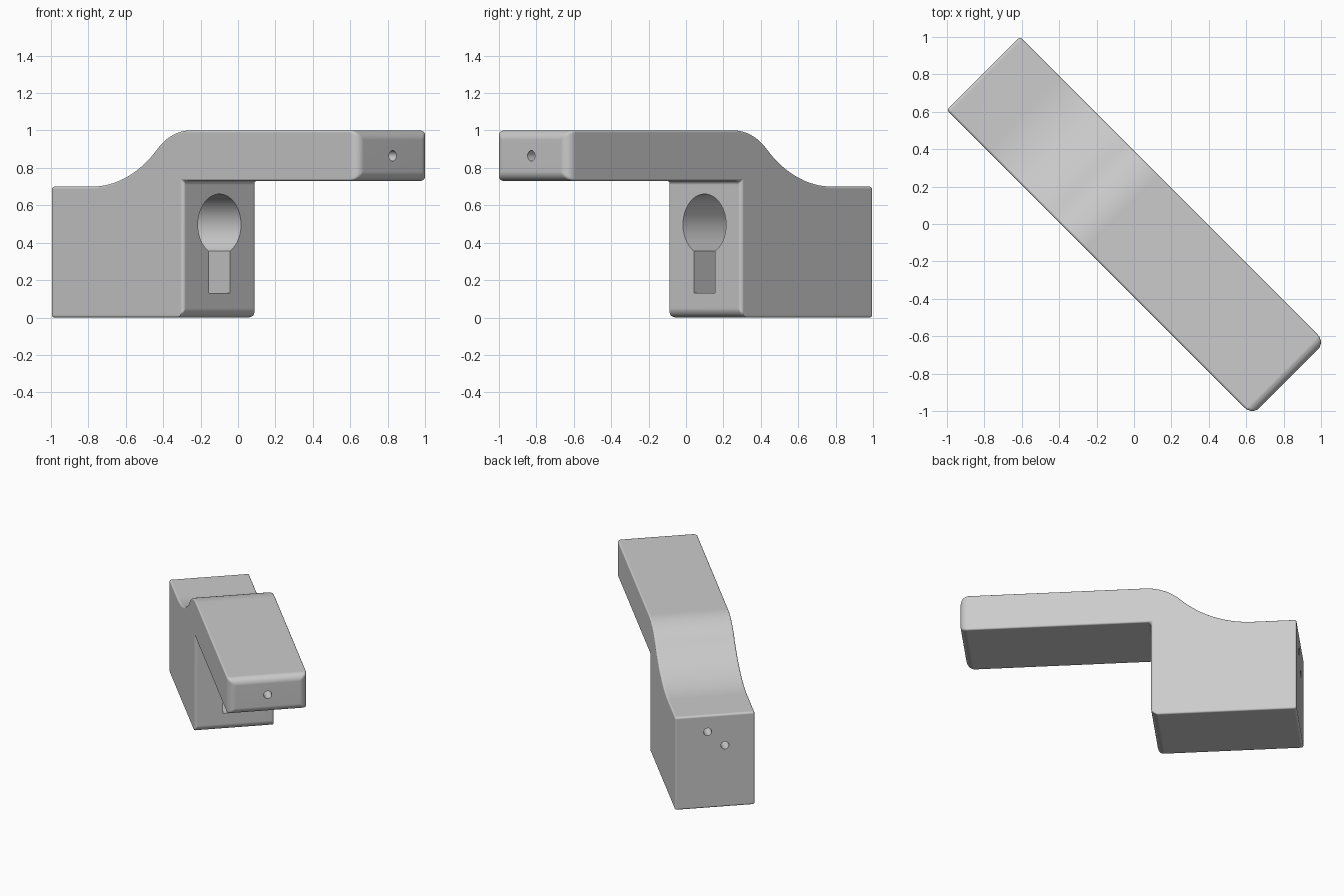
import bpy, bmesh, math
from mathutils import Matrix

cube = bpy.data.objects.get("Cube")
if cube:
    bpy.data.objects.remove(cube, do_unlink=True)

HALF = 0.276                 # half width of the bracket
REAR, FACE, TIP = -1.138, -0.14, 1.17
UNDER, TOP, LOW = 0.73, 1.0, 0.70
MAX_R = 0.055
TURN = Matrix.Rotation(math.radians(-45), 4, 'Z')   # part runs diagonally

grey = bpy.data.materials.new("light_grey")
grey.use_nodes = True
grey.diffuse_color = (0.6, 0.6, 0.6, 1)
grey.node_tree.nodes["Principled BSDF"].inputs["Base Color"].default_value = (0.6, 0.6, 0.6, 1)


def make_object(name, bm):
    bmesh.ops.recalc_face_normals(bm, faces=bm.faces)
    mesh = bpy.data.meshes.new(name)
    bm.to_mesh(mesh)
    bm.free()
    ob = bpy.data.objects.new(name, mesh)
    ob.matrix_world = TURN
    mesh.materials.append(grey)
    bpy.context.collection.objects.link(ob)
    return ob


def arc(cx, cz, r, a0, a1, n):
    angles = [math.radians(a0 + (a1 - a0) * i / n) for i in range(n + 1)]
    return [(cx + r * math.cos(a), cz + r * math.sin(a)) for a in angles]


# Side profile: block, swept shoulder, overhanging arm
BEND, R1, R2 = 44, 0.72, 0.35
sx = -0.84
rise = (R1 + R2) * (1 - math.cos(math.radians(BEND)))
run = (R1 + R2) * math.sin(math.radians(BEND))
scale = (TOP - LOW) / rise
hollow = arc(sx, LOW + R1 * scale, R1 * scale, -90, -90 + BEND, 16)
crest = arc(sx + run * scale, TOP - R2 * scale, R2 * scale, 90 + BEND, 90, 14)
profile = [(REAR, 0), (REAR, LOW)] + hollow + crest[1:]
profile += [(TIP, TOP), (TIP, UNDER), (FACE, UNDER), (FACE, 0)]

bm = bmesh.new()
weight = bm.edges.layers.float.new("bevel_weight_edge")
face = bm.faces.new([bm.verts.new((u, -HALF, z)) for u, z in profile])
moved = bmesh.ops.extrude_face_region(bm, geom=[face])["geom"]
bmesh.ops.translate(bm, vec=(0, 2 * HALF, 0),
                    verts=[v for v in moved if isinstance(v, bmesh.types.BMVert)])


# Rounding radius by where an edge lies
def radius(edge):
    a, b = (v.co for v in edge.verts)
    mid = (a + b) / 2
    if abs(a.y - b.y) > 0.1:                         # edges across the width
        if mid.x > TIP - 0.01:
            return 0.05
        if abs(mid.x - FACE) < 0.001 and mid.z < 0.9:
            return 0.05 if mid.z < 0.1 else 0.02
        return 0.015 if mid.x < REAR + 0.01 else 0
    if mid.x > TIP - 0.01:
        return MAX_R
    if abs(a.x - b.x) < 0.001 and abs(mid.x - FACE) < 0.001:
        return 0.02
    return 0.012


for e in bm.edges:
    e[weight] = radius(e) / MAX_R
body = make_object("bracket_body", bm)
bevel = body.modifiers.new("rounding", 'BEVEL')
bevel.width = MAX_R
bevel.segments = 6
bevel.limit_method = 'WEIGHT'
bevel.use_clamp_overlap = False


# Cutters
def add_bore(name, u0, u1, v, z, r, sides):
    bm = bmesh.new()
    place = Matrix.Translation(((u0 + u1) / 2, v, z)) @ Matrix.Rotation(math.pi / 2, 4, 'Y')
    bmesh.ops.create_cone(bm, cap_ends=True, segments=sides, radius1=r, radius2=r,
                          depth=u1 - u0, matrix=place)
    return make_object(name, bm)


def add_slot(name, u0, u1, half, z0, z1):
    bm = bmesh.new()
    bmesh.ops.create_cube(bm, size=1)
    bmesh.ops.scale(bm, vec=(u1 - u0, 2 * half, z1 - z0), verts=bm.verts)
    bmesh.ops.translate(bm, vec=((u0 + u1) / 2, 0, (z0 + z1) / 2), verts=bm.verts)
    return make_object(name, bm)


BACK = -0.85
cutters = [
    add_bore("socket_cutter", BACK, FACE + 0.1, 0, 0.497, 0.163, 64),
    add_slot("slot_cutter", BACK, FACE + 0.1, 0.08, 0.13, 0.45),
    add_bore("rear_upper_hole_cutter", REAR - 0.1, BACK + 0.05, 0.05, 0.575, 0.028, 24),
    add_bore("rear_lower_hole_cutter", REAR - 0.1, BACK + 0.05, -0.07, 0.465, 0.028, 24),
    add_bore("tip_hole_cutter", TIP - 0.3, TIP + 0.1, 0, 0.865, 0.028, 24),
]
for cutter in cutters:
    cut = body.modifiers.new(cutter.name, 'BOOLEAN')
    cut.operation = 'DIFFERENCE'
    cut.solver = 'EXACT'
    cut.object = cutter

# Bake the modifiers, drop the cutters, shade
bpy.context.view_layer.update()
bpy.ops.object.select_all(action='DESELECT')
body.select_set(True)
bpy.context.view_layer.objects.active = body
for name in [m.name for m in body.modifiers]:
    bpy.ops.object.modifier_apply(modifier=name)
for cutter in cutters:
    bpy.data.objects.remove(cutter, do_unlink=True)
bpy.ops.object.shade_smooth_by_angle(angle=math.radians(30))
normals = body.modifiers.new("clean_normals", 'WEIGHTED_NORMAL')
normals.keep_sharp = True
